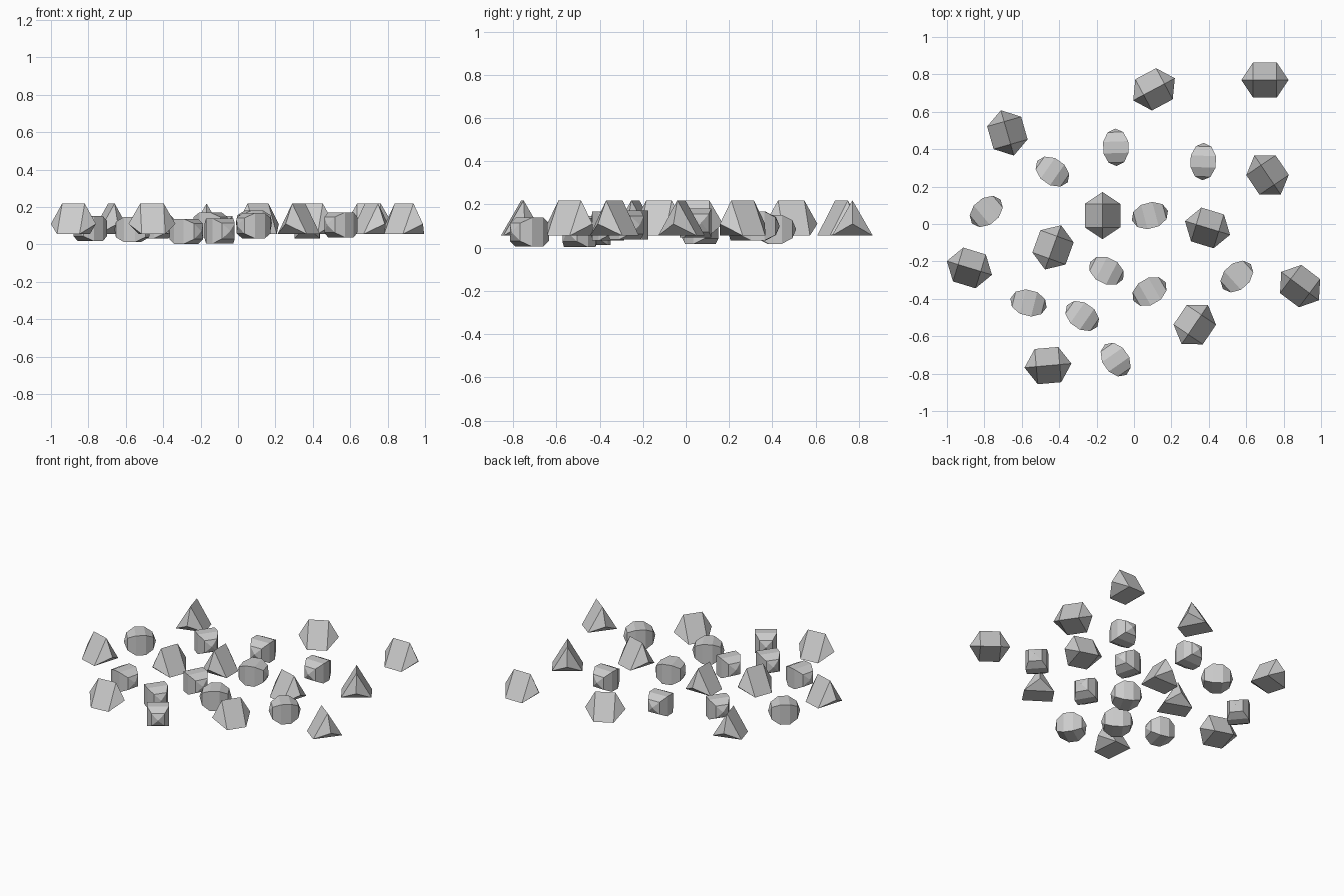
import bpy, bmesh
from math import sin, cos, pi, radians

if "Cube" in bpy.data.objects:
    bpy.data.objects.remove(bpy.data.objects["Cube"])


def pebble_mesh(name, radius, sides, rings, roll):
    """Coarse sphere lying on its side: poles on the x axis, few sides and rings."""
    bm = bmesh.new()
    loops = []
    for i in range(1, rings):
        a = pi * i / rings
        loops.append([bm.verts.new((radius * cos(a),
                                    radius * sin(a) * cos(roll + 2 * pi * k / sides),
                                    radius * sin(a) * sin(roll + 2 * pi * k / sides)))
                      for k in range(sides)])
    tip_a = bm.verts.new((radius, 0, 0))
    tip_b = bm.verts.new((-radius, 0, 0))
    for k in range(sides):
        n = (k + 1) % sides
        bm.faces.new((tip_a, loops[0][k], loops[0][n]))
        bm.faces.new((tip_b, loops[-1][n], loops[-1][k]))
        for p, q in zip(loops, loops[1:]):
            bm.faces.new((p[k], q[k], q[n], p[n]))
    bmesh.ops.recalc_face_normals(bm, faces=bm.faces[:])
    me = bpy.data.meshes.new(name)
    bm.to_mesh(me)
    bm.free()
    return me


def place(name, mesh, x, y, z, yaw):
    ob = bpy.data.objects.new(name, mesh)
    ob.location = (x, y, z)
    ob.rotation_euler = (0, 0, radians(yaw))
    bpy.context.collection.objects.link(ob)


# Large three-sided stones, ridge up: x, y, yaw
large = pebble_mesh("large_stone", 0.126, 3, 3, pi / 2)
for i, (x, y, yaw) in enumerate([
        (.70, .77, 0), (.107, .72, 28), (-.677, .487, 106), (.714, .262, -56),
        (-.168, .045, 90), (.393, -.021, -17), (-.433, -.125, 70),
        (-.88, -.235, -17), (.888, -.332, -37), (.325, -.538, 56),
        (-.46, -.757, 5)]):
    place(f"large_stone_{i + 1}", large, x, y, .11, yaw)

# Small four-sided stones, flat side up: x, y, z, yaw
small = pebble_mesh("small_stone", 0.1, 4, 5, pi / 4)
for i, (x, y, z, yaw) in enumerate([
        (-.79, .067, .085, 40), (-.436, .28, .10, -35), (-.097, .41, .085, 92),
        (.37, .334, .10, 88), (.085, .045, .115, 15), (-.147, -.25, .105, -27),
        (.083, -.361, .10, 30), (.55, -.281, .105, 42), (-.564, -.422, .08, -14),
        (-.277, -.492, .07, -35), (-.098, -.725, .072, -55)]):
    place(f"small_stone_{i + 1}", small, x, y, z, yaw)
